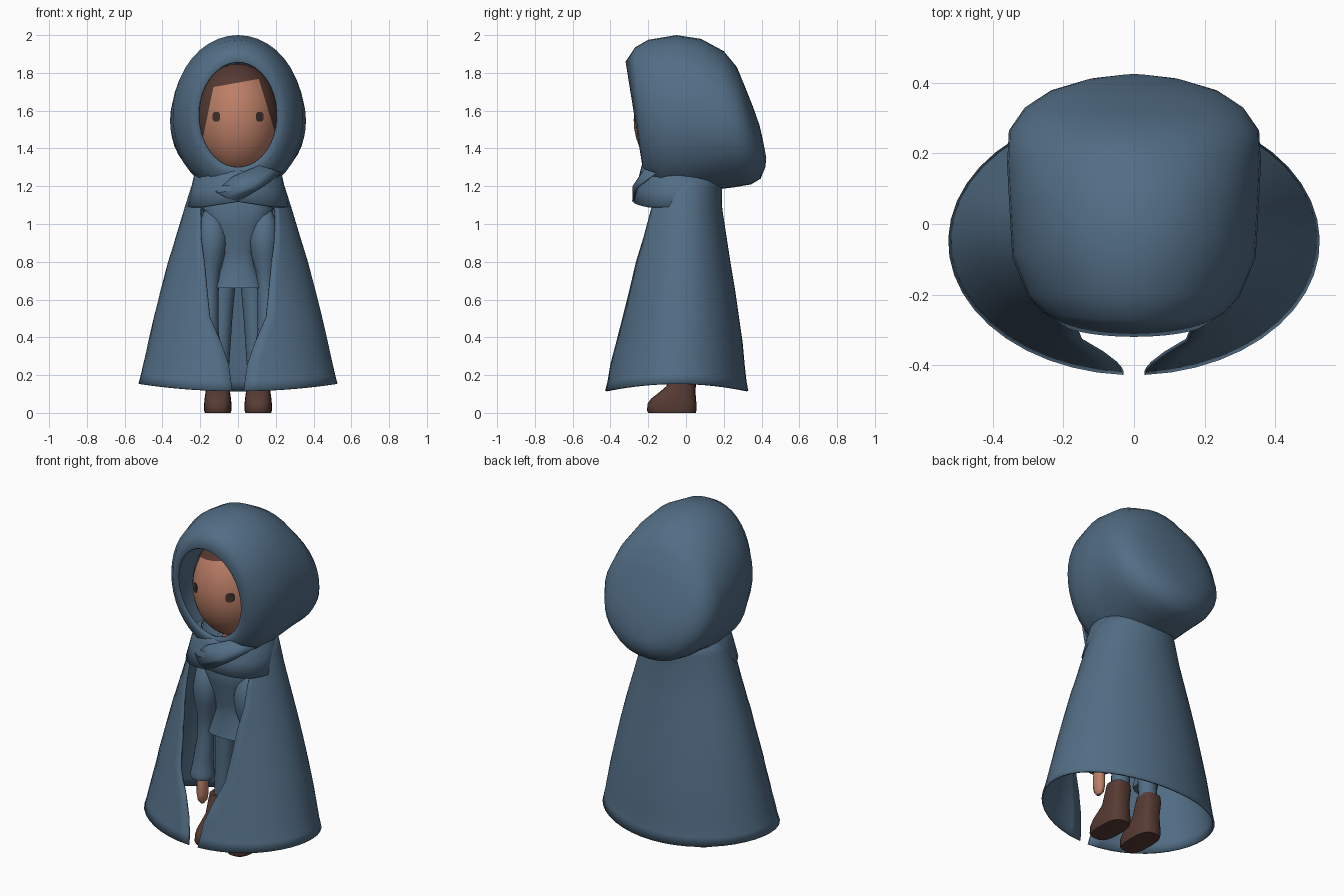
import bpy, bmesh, math
from mathutils import Vector

if "Cube" in bpy.data.objects:
    bpy.data.objects.remove(bpy.data.objects["Cube"])


def material(name, rgb):
    m = bpy.data.materials.new(name)
    m.diffuse_color = (*rgb, 1)
    m.use_nodes = True
    m.node_tree.nodes["Principled BSDF"].inputs["Base Color"].default_value = m.diffuse_color
    return m


BLUE = material("blue_cloth", (0.085, 0.155, 0.235))
SKIN = material("skin", (0.50, 0.21, 0.135))
BROWN = material("brown_leather_hair", (0.095, 0.043, 0.033))
DARK = material("eye_dark", (0.05, 0.03, 0.026))


def finish(bm, name, mats, angle=40, thick=0, recalc=True):
    if recalc:
        bmesh.ops.recalc_face_normals(bm, faces=bm.faces[:])
    me = bpy.data.meshes.new(name)
    bm.to_mesh(me)
    bm.free()
    ob = bpy.data.objects.new(name, me)
    bpy.context.collection.objects.link(ob)
    for m in mats:
        me.materials.append(m)
    if thick:
        s = ob.modifiers.new("thickness", 'SOLIDIFY')
        s.thickness = thick
        s.offset = -1
    bpy.ops.object.select_all(action='DESELECT')
    ob.select_set(True)
    bpy.context.view_layer.objects.active = ob
    bpy.ops.object.shade_smooth_by_angle(angle=math.radians(angle))
    return ob


def loft(name, rings, mat, closed=True, caps=(True, True), **kw):
    """Skin a list of equal-length point rings."""
    bm = bmesh.new()
    vs = [[bm.verts.new(p) for p in r] for r in rings]
    n = len(vs[0])
    for a, b in zip(vs, vs[1:]):
        for i in range(n if closed else n - 1):
            j = (i + 1) % n
            bm.faces.new((a[i], a[j], b[j], b[i]))
    if caps[0]:
        bm.faces.new(vs[0][::-1])
    if caps[1]:
        bm.faces.new(vs[-1])
    return finish(bm, name, [mat], **kw)


def spow(v, p):
    return math.copysign(abs(v) ** p, v)


def oval(cx, cy, z, rx, ry, n=16, p=1.0):
    return [(cx + rx * spow(math.sin(t), p), cy - ry * spow(math.cos(t), p), z)
            for t in (2 * math.pi * i / n for i in range(n))]


# Hood: slanted oval sections from the face opening to the drooping back
# (top y, top z, bottom y, bottom z, half width)
hood = [(-.32, 1.86, -.23, 1.30, .21), (-.27, 1.935, -.225, 1.26, .26),
        (-.20, 1.975, -.21, 1.22, .30), (-.05, 2.0, -.14, 1.16, .345),
        (.08, 1.98, 0, 1.15, .353), (.20, 1.915, .14, 1.18, .36),
        (.27, 1.83, .26, 1.195, .355), (.315, 1.72, .345, 1.21, .31),
        (.355, 1.62, .395, 1.24, .24), (.39, 1.52, .42, 1.30, .14),
        (.41, 1.43, .425, 1.35, .05)]
rings = []
for ty, tz, by, bz, w in hood:
    ring = []
    for i in range(40):
        a = 2 * math.pi * i / 40
        t = (1 + math.cos(a)) / 2
        ring.append((w * math.sin(a), by + (ty - by) * t, bz + (tz - bz) * t))
    rings.append(ring)
loft("hood", rings, BLUE, caps=(False, True), thick=0.012, angle=50)

# Collar below the hood, front edge lifted to a shallow point
rings = []
for z, w, yf, yb, lift in [(1.30, .19, -.222, .17, 0), (1.25, .235, -.242, .185, 0),
                           (1.18, .25, -.262, .19, .01), (1.09, .27, -.28, .185, .03)]:
    ring = []
    for x, y, zz in oval(0, (yf + yb) / 2, z, w, (yb - yf) / 2, 32):
        front = max(0, 1 - abs(x) / .2) if y < 0 else 0
        ring.append((x, y, zz + lift * front))
    rings.append(ring)
loft("collar", rings, BLUE, caps=(False, False), thick=0.012)

# Diagonal overlapping fold on the collar
loft("collar_fold", [[(-.12, -.238, 1.17), (-.03, -.25, 1.25), (.11, -.235, 1.31)],
                     [(-.06, -.283, 1.14), (.06, -.283, 1.2), (.18, -.22, 1.29)],
                     [(0, -.285, 1.12), (.12, -.262, 1.19), (.235, -.16, 1.27)]],
     BLUE, closed=False, caps=(False, False), thick=0.008, angle=60)

# Cape: (z, half width, front edge y, back y, half gap in front)
cape = [(1.28, .215, -.10, .19, .17), (1.19, .25, -.13, .19, .19),
        (1.08, .285, -.185, .192, .20), (.93, .33, -.225, .215, .198),
        (.80, .37, -.265, .235, .18), (.65, .41, -.30, .26, .165),
        (.51, .445, -.335, .28, .15), (.38, .475, -.37, .30, .09),
        (.28, .497, -.40, .31, .05), (.20, .515, -.415, .32, .037),
        (.155, .527, -.428, .33, .03)]
rings = []
for k, (z, w, yf, yb, gap) in enumerate(cape):
    a0 = math.asin(gap / w)
    yc = -.05 * k / (len(cape) - 1)
    ring = []
    for i in range(45):
        a = a0 + (2 * math.pi - 2 * a0) * i / 44
        c = math.cos(a)
        y = yc + (yf - yc) * c / math.cos(a0) if c > 0 else yc - (yb - yc) * c
        dip = .27 * (y - yc) ** 2 * max(0, 1 - (z - .155) / .3)
        ring.append((w * math.sin(a), y, z - dip))
    rings.append(ring)
loft("cape", rings, BLUE, closed=False, caps=(False, False), thick=0.01)

# Head: ellipsoid cut along the hairline, then coloured by side of the cuts
HC, HR = Vector((0, -.025, 1.55)), Vector((.225, .252, .30))
bm = bmesh.new()
bmesh.ops.create_uvsphere(bm, u_segments=32, v_segments=20, radius=1)
for v in bm.verts:
    v.co = HC + v.co * HR
cuts = []
for a, b in [((-.13, 1.725), (.11, 1.768)), ((-.185, 1.46), (-.13, 1.725)),
             ((.11, 1.768), (.185, 1.52))]:
    p = Vector((a[0], 0, a[1]))
    no = Vector((-(b[1] - a[1]), 0, b[0] - a[0])).normalized()
    cuts.append((p, no))
cuts.append((Vector((0, -.06, 0)), Vector((0, 1, 0))))
for p, no in cuts:
    bmesh.ops.bisect_plane(bm, geom=bm.verts[:] + bm.edges[:] + bm.faces[:],
                           plane_co=p, plane_no=no, dist=1e-5)
for f in bm.faces:
    c = f.calc_center_median()
    f.material_index = 0 if all((c - p).dot(no) < 0 for p, no in cuts) else 1
finish(bm, "head", [SKIN, BROWN])

# Eyes: small rounded plates lying on the face
for s, side in ((-1, "left"), (1, "right")):
    bm = bmesh.new()
    vs = []
    for x, y, z in oval(s * .115, 0, 0, .02, .026, 16, .7):
        zz = 1.568 + y
        u, w = x / HR.x, (zz - HC.z) / HR.z
        vs.append(bm.verts.new((x, HC.y - HR.y * math.sqrt(1 - u * u - w * w) - .004, zz)))
    f = bm.faces.new(vs)
    r = bmesh.ops.extrude_face_region(bm, geom=[f])
    for v in r["geom"]:
        if isinstance(v, bmesh.types.BMVert):
            v.co.y += .007
    finish(bm, side + "_eye", [DARK])

# Neck and flared tunic
loft("neck", [oval(0, -.02, z, .075, .075) for z in (1.05, 1.36)], SKIN)
loft("tunic", [oval(0, -.02, z, w, d, 20, .75) for z, w, d in
               [(1.20, .13, .11), (1.08, .19, .15), (.98, .15, .14), (.85, .10, .11),
                (.78, .10, .105), (.66, .15, .13)]], BLUE)

for s, side in ((-1, "left"), (1, "right")):
    # Sleeve: full upper arm, narrow elbow, wide cuff
    loft(side + "_sleeve", [oval(s * x, y, z, r, r) for x, y, z, r in
                            [(.14, -.07, 1.07, .04), (.138, -.09, 1.01, .066),
                             (.135, -.10, .93, .078), (.138, -.10, .84, .07),
                             (.145, -.09, .75, .052), (.15, -.09, .62, .046),
                             (.16, -.10, .48, .056), (.165, -.10, .41, .064),
                             (.165, -.10, .39, .07), (.165, -.10, .37, .066)]], BLUE)
    # Hand
    loft(side + "_hand", [oval(s * .165, -.10, z, w, d, 12) for z, w, d in
                          [(.40, .025, .03), (.32, .03, .038), (.27, .03, .04),
                           (.23, .024, .032), (.21, .01, .015)]], SKIN)
    # Trouser leg
    loft(side + "_leg", [oval(s * x, 0, z, r, r) for x, z, r in
                         [(.075, .72, .065), (.085, .5, .055), (.10, .2, .05)]], BLUE)
    # Boot: (z, half width, toe y, heel y)
    loft(side + "_boot", [oval(s * .107, (f + b) / 2, z, w, (b - f) / 2, 20, .7)
                          for z, w, f, b in
                          [(0, .068, -.20, .052), (.012, .072, -.207, .055),
                           (.05, .072, -.203, .055), (.075, .070, -.185, .053),
                           (.11, .065, -.14, .05), (.14, .06, -.105, .052),
                           (.22, .062, -.07, .058), (.25, .058, -.062, .055)]],
         BROWN, angle=45)
